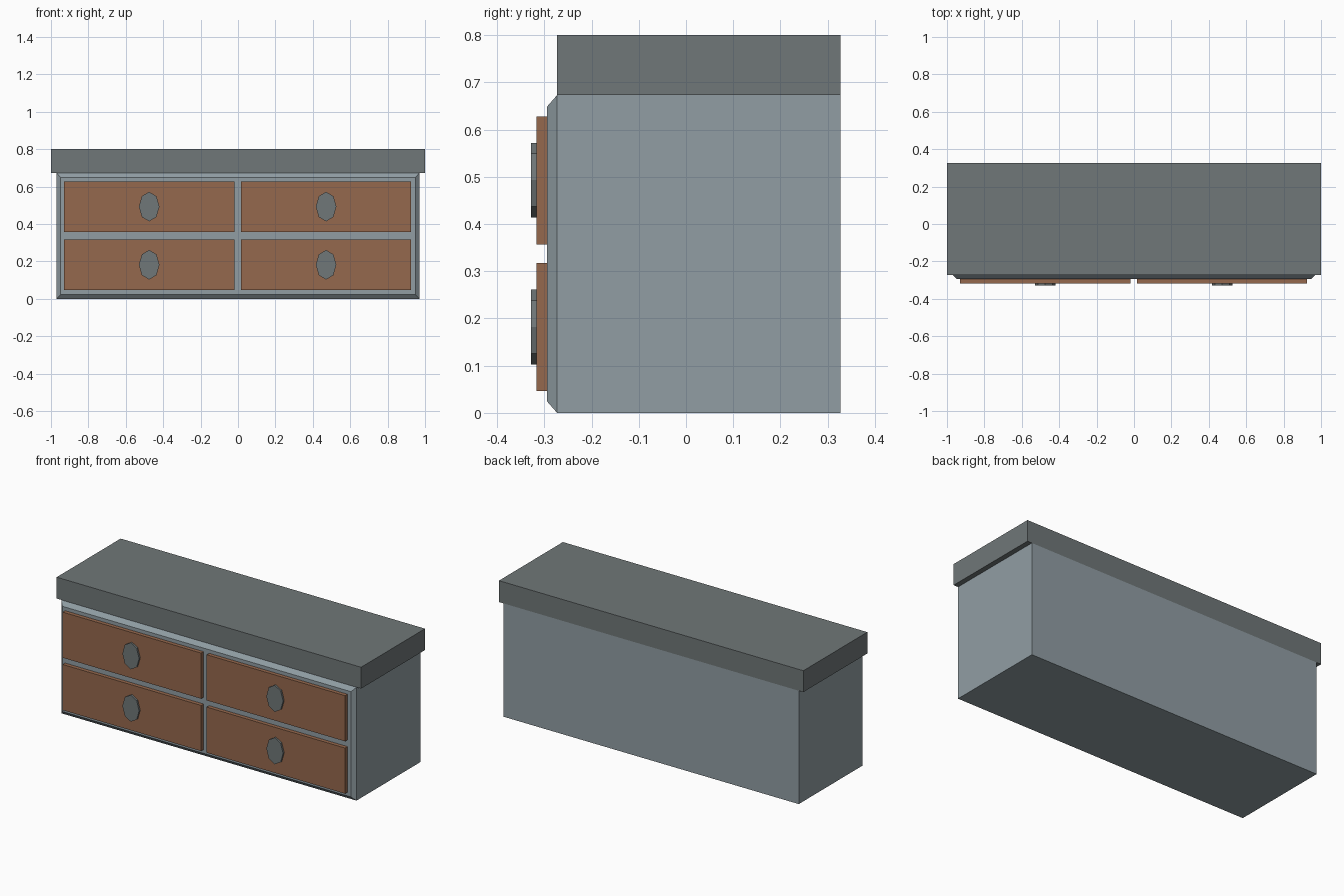
import bpy, bmesh, math
from mathutils import Matrix

if "Cube" in bpy.data.objects:
    bpy.data.objects.remove(bpy.data.objects["Cube"])


def material(name, rgb):
    m = bpy.data.materials.new(name)
    lin = [(c / 255 / 12.92) if c < 11 else ((c / 255 + 0.055) / 1.055) ** 2.4 for c in rgb]
    m.diffuse_color = (*lin, 1)
    m.use_nodes = True
    m.node_tree.nodes["Principled BSDF"].inputs["Base Color"].default_value = m.diffuse_color
    return m


PAINT = material("blue_grey_paint", (145, 158, 164))
SLATE = material("dark_grey", (112, 119, 120))
WOOD = material("brown_wood", (149, 104, 77))


def finish(name, bm, mat):
    bmesh.ops.recalc_face_normals(bm, faces=bm.faces)
    me = bpy.data.meshes.new(name)
    bm.to_mesh(me)
    bm.free()
    me.materials.append(mat)
    ob = bpy.data.objects.new(name, me)
    bpy.context.collection.objects.link(ob)
    return ob


def box(bm, x, y, z):
    size = [b - a for a, b in (x, y, z)]
    mid = [(a + b) / 2 for a, b in (x, y, z)]
    m = Matrix.Translation(mid) @ Matrix.Diagonal((*size, 1))
    bmesh.ops.create_cube(bm, size=1, matrix=m)


FRONT, BACK = -0.273, 0.327

# Cabinet body with a chamfered front panel
bm = bmesh.new()
box(bm, (-0.97, 0.97), (FRONT, BACK), (0, 0.673))
bm.faces.ensure_lookup_table()
front = min(bm.faces, key=lambda f: f.calc_center_median().y)
panel = bmesh.ops.extrude_discrete_faces(bm, faces=[front])["faces"][0]
cz = 0.673 / 2
for v in panel.verts:
    v.co.x *= 0.948 / 0.97
    v.co.z = cz + (v.co.z - cz) * (cz - 0.024) / cz
    v.co.y = -0.294
finish("cabinet_body", bm, PAINT)

# Overhanging top slab
bm = bmesh.new()
box(bm, (-1, 1), (FRONT, BACK), (0.673, 0.8))
finish("top_slab", bm, SLATE)

# Four drawers, each with an oval eight-sided knob
for col, cx in (("left", -0.475), ("right", 0.471)):
    for row, z0 in (("lower", 0.046), ("upper", 0.357)):
        bm = bmesh.new()
        box(bm, (cx - 0.455, cx + 0.455), (-0.317, -0.29), (z0, z0 + 0.271))
        finish(f"{row}_{col}_drawer", bm, WOOD)

        bm = bmesh.new()
        m = (Matrix.Translation((cx, -0.3215, z0 + 0.136)) @ Matrix.Diagonal((0.055, 1, 0.079, 1))
             @ Matrix.Rotation(math.pi / 2, 4, 'X'))
        bmesh.ops.create_cone(bm, cap_ends=True, segments=8, radius1=1, radius2=1,
                              depth=0.013, matrix=m)
        finish(f"{row}_{col}_knob", bm, SLATE)
